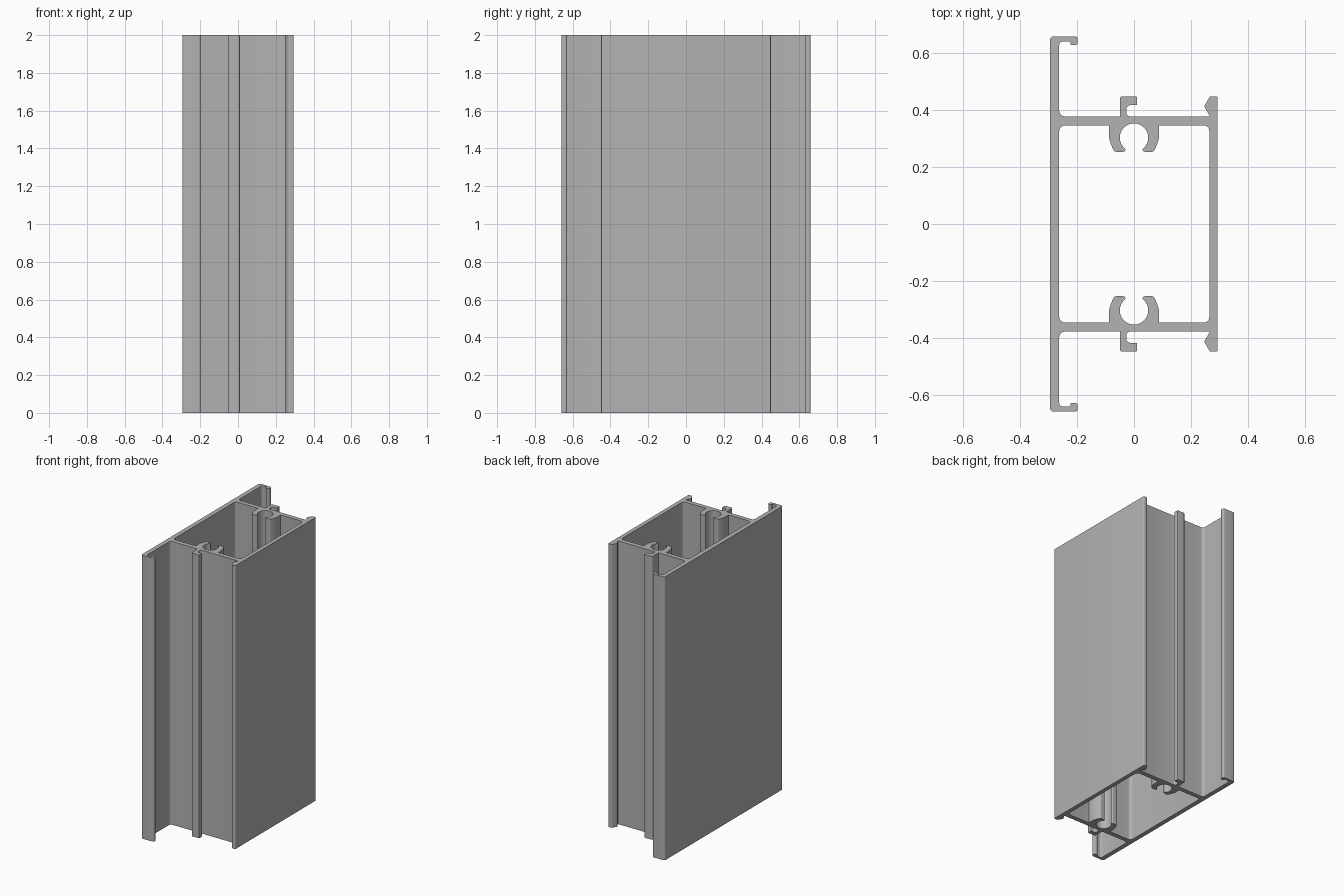
import bpy
import bmesh
from math import sin, cos, radians
from mathutils import Vector

HEIGHT = 2.0
SEAT_Y, SEAT_R = 0.304, 0.05   # centre and radius of the screw channel

if "Cube" in bpy.data.objects:
    bpy.data.objects.remove(bpy.data.objects["Cube"], do_unlink=True)


def rounded(points, steps=5):
    """Replace each (x, y, setback) corner by a circular arc."""
    out = []
    n = len(points)
    for i, (x, y, t) in enumerate(points):
        p = Vector((x, y))
        if t == 0:
            out.append(p)
            continue
        a = (Vector(points[i - 1][:2]) - p).normalized()
        b = (Vector(points[(i + 1) % n][:2]) - p).normalized()
        w = sin(a.angle(b) / 2)
        for k in range(steps + 1):
            s = k / steps
            c0, c1, c2 = (1 - s) ** 2, 2 * w * s * (1 - s), s * s
            out.append(p + (a * c0 + b * c2) * t / (c0 + c1 + c2))
    return out


def mirrored(half):
    """Close a half loop by reflecting it across y = 0."""
    return half + [(x, -y, t) for x, y, t in reversed(half)]


# Outer outline: flange lip, clip hook and hooked end of the right wall
outer_half = [
    (-.295, .66, .012), (-.198, .66, .01), (-.198, .629, .01),
    (-.224, .629, .007), (-.224, .642, .004), (-.263, .642, .012),
    (-.263, .379, .018),
    (-.05, .379, 0), (-.05, .449, .008), (.01, .449, .004),
    (.01, .418, 0), (-.027, .418, .015), (-.027, .379, .012),
    (.267, .379, .003), (.247, .414, .006), (.267, .449, .006),
    (.294, .449, .006),
]

# Chamber outline with a slotted round screw channel hanging from the wall
channel = [(SEAT_R * cos(radians(a)), SEAT_Y + SEAT_R * sin(radians(a)), 0)
           for a in range(233, -54, -13)]
jaw = [(.088, .347, 0), (.088, .298, .015), (.07, .254, .008),
       (.031, .254, .007)]
inner_half = [(-.263, .347, .02)]
inner_half += [(-x, y, t) for x, y, t in jaw]
inner_half += channel
inner_half += list(reversed(jaw))
inner_half += [(.265, .347, .02)]

# Fill the section between both outlines and extrude it upwards
bm = bmesh.new()
edges = []
for half in (outer_half, inner_half):
    ring = [bm.verts.new((p.x, p.y, 0)) for p in rounded(mirrored(half))]
    for i, v in enumerate(ring):
        edges.append(bm.edges.new((ring[i - 1], v)))
bmesh.ops.triangle_fill(bm, use_beauty=True, use_dissolve=False, edges=edges)
result = bmesh.ops.extrude_face_region(bm, geom=bm.faces[:],
                                       use_keep_orig=True)
top = [g for g in result["geom"] if isinstance(g, bmesh.types.BMVert)]
bmesh.ops.translate(bm, verts=top, vec=(0, 0, HEIGHT))
bmesh.ops.recalc_face_normals(bm, faces=bm.faces[:])

mesh = bpy.data.meshes.new("frame_extrusion")
bm.to_mesh(mesh)
bm.free()
frame = bpy.data.objects.new("frame_extrusion", mesh)
bpy.context.collection.objects.link(frame)

# Plain aluminium grey
grey = bpy.data.materials.new("aluminium_grey")
grey.use_nodes = True
colour = (0.45, 0.45, 0.45, 1)
grey.diffuse_color = colour
grey.node_tree.nodes["Principled BSDF"].inputs["Base Color"].default_value = colour
mesh.materials.append(grey)

# Smooth the fillets, keep the corners crisp
bpy.ops.object.select_all(action="DESELECT")
frame.select_set(True)
bpy.context.view_layer.objects.active = frame
bpy.ops.object.shade_smooth_by_angle(angle=radians(30))
